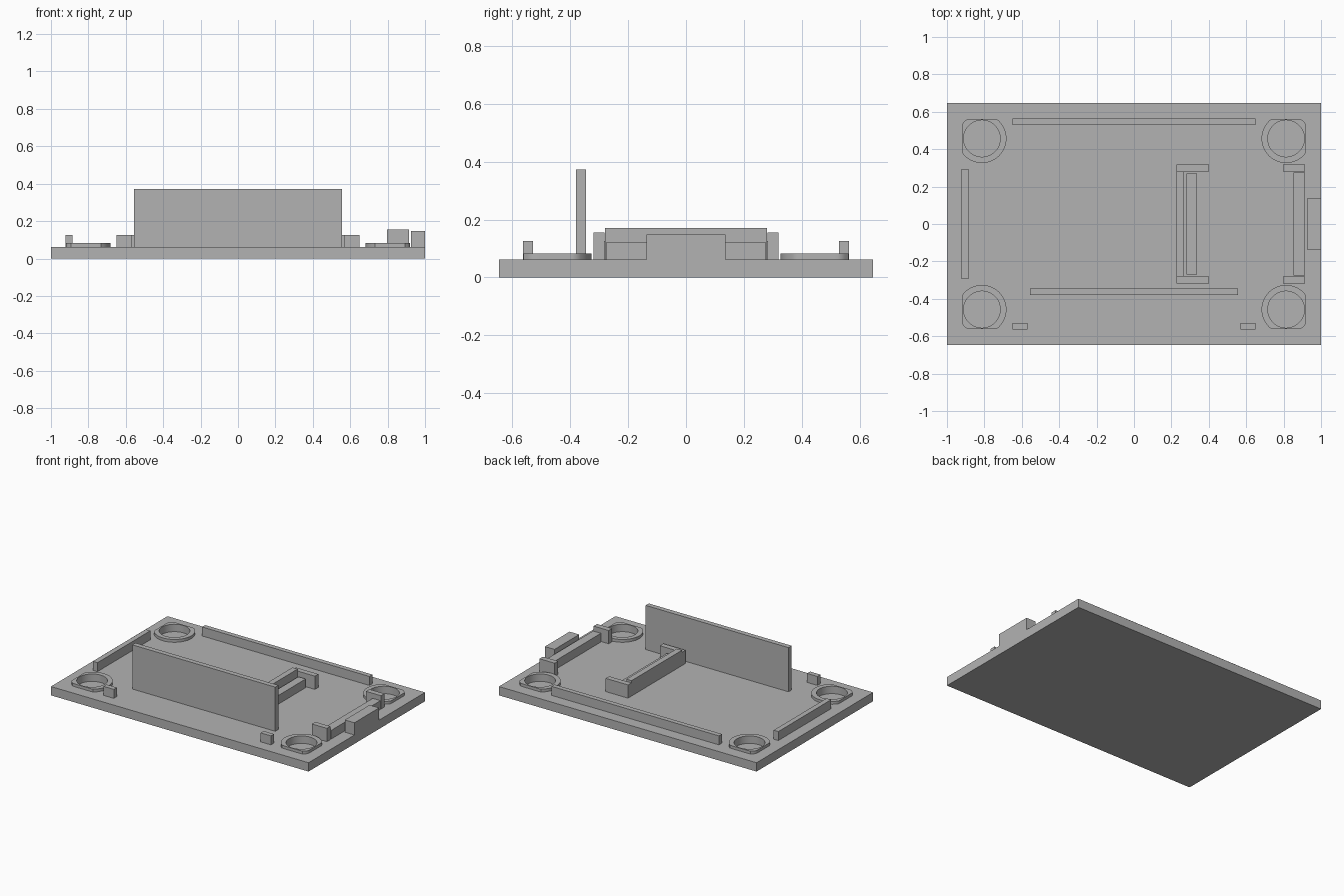
import bpy, bmesh, math

default = bpy.data.objects.get("Cube")
if default:
    bpy.data.objects.remove(default, do_unlink=True)

grey = bpy.data.materials.new("plain grey")
grey.use_nodes = True
COLOUR = (0.45, 0.45, 0.45, 1)
grey.diffuse_color = COLOUR
grey.node_tree.nodes["Principled BSDF"].inputs["Base Color"].default_value = COLOUR

DECK = 0.062      # top of the base plate
SINK = 0.002      # overlap of raised parts into the plate


def finish(name, bm):
    bmesh.ops.recalc_face_normals(bm, faces=bm.faces)
    mesh = bpy.data.meshes.new(name)
    bm.to_mesh(mesh)
    bm.free()
    mesh.materials.append(grey)
    obj = bpy.data.objects.new(name, mesh)
    bpy.context.collection.objects.link(obj)
    return obj


def box(name, x, y, top, bottom=DECK - SINK):
    bm = bmesh.new()
    bmesh.ops.create_cube(bm, size=1)
    for v in bm.verts:
        v.co.x = x[0] if v.co.x < 0 else x[1]
        v.co.y = y[0] if v.co.y < 0 else y[1]
        v.co.z = bottom if v.co.z < 0 else top
    return finish(name, bm)


def clamp(value, limit):
    return max(-limit, min(limit, value))


# Raised collar, trimmed flat on the sides facing the plate edges
def collar(name, cx, cy, outer, inner, top, segments=48):
    bm = bmesh.new()
    loops = []
    for radius, z in ((outer, DECK), (outer, top), (inner, top), (inner, DECK)):
        loop = []
        for i in range(segments):
            a = math.tau * i / segments
            px = clamp(cx + radius * math.cos(a), 0.92)
            py = clamp(cy + radius * math.sin(a), 0.562)
            loop.append(bm.verts.new((px, py, z)))
        loops.append(loop)
    for k, loop in enumerate(loops):
        nxt = loops[(k + 1) % len(loops)]
        for i in range(segments):
            j = (i + 1) % segments
            bm.faces.new((loop[i], loop[j], nxt[j], nxt[i]))
    return finish(name, bm)


def smooth(obj):
    bpy.ops.object.select_all(action='DESELECT')
    obj.select_set(True)
    bpy.context.view_layer.objects.active = obj
    bpy.ops.object.shade_smooth_by_angle(angle=math.radians(30))


# Base plate with four blind corner sockets
HOLE, FLOOR = 0.098, 0.03
plate = box("base_plate", (-1, 1), (-0.646, 0.646), DECK, 0)
corners = [(sx, sy) for sx in (-1, 1) for sy in (-1, 1)]
for sx, sy in corners:
    cx, cy = sx * 0.813, sy * 0.457
    bm = bmesh.new()
    bmesh.ops.create_cone(bm, cap_ends=True, segments=48, radius1=HOLE, radius2=HOLE, depth=0.1)
    bmesh.ops.translate(bm, verts=bm.verts, vec=(cx, cy, FLOOR + 0.05))
    cutter = finish("socket_cutter", bm)
    cutter.hide_render = True
    bpy.context.view_layer.objects.active = plate
    cut = plate.modifiers.new("socket", 'BOOLEAN')
    cut.operation = 'DIFFERENCE'
    cut.solver = 'EXACT'
    cut.object = cutter
    bpy.ops.object.modifier_apply(modifier=cut.name)
    bpy.data.objects.remove(cutter, do_unlink=True)
    side = ("right" if sx < 0 else "left") + ("_front" if sy < 0 else "_back")
    smooth(collar("socket_collar_" + side, cx, cy, 0.131, HOLE, 0.082))
smooth(plate)

# Upright panel and edge ribs
box("upright_panel", (-0.555, 0.555), (-0.38, -0.345), 0.372)
box("back_rib", (-0.65, 0.65), (0.529, 0.563), 0.125)
box("right_rib", (-0.922, -0.886), (-0.293, 0.293), 0.125)

# Parts of the two brackets
box("middle_bracket_wall", (0.227, 0.267), (-0.28, 0.28), 0.17)
box("middle_bracket_bar", (0.28, 0.337), (-0.27, 0.27), 0.123)
box("outer_bracket_bar", (0.853, 0.914), (-0.275, 0.275), 0.123)
box("edge_block", (0.925, 1), (-0.137, 0.137), 0.148)

# Mirrored small blocks
for s, side in ((-1, "front"), (1, "back")):
    y = sorted((s * 0.281, s * 0.319))
    box("middle_bracket_end_" + side, (0.227, 0.4), y, 0.155)
    box("outer_bracket_end_" + side, (0.797, 0.914), y, 0.155)
for s, side in ((-1, "right"), (1, "left")):
    box("front_stop_" + side, sorted((s * 0.57, s * 0.65)), (-0.563, -0.529), 0.125)
